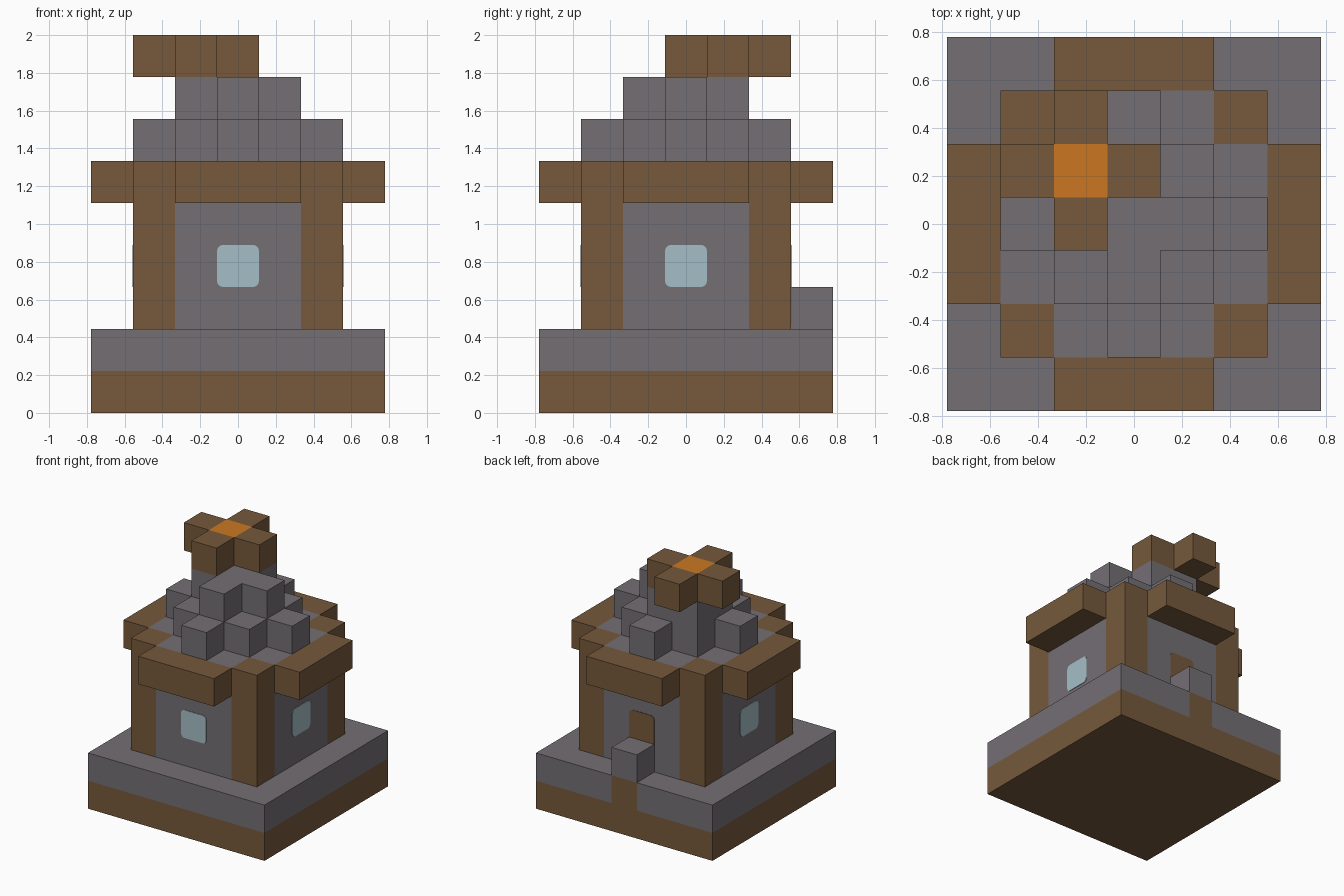
import bpy
import bmesh
from math import pi
from mathutils import Matrix, Vector

U = 2 / 9  # side of one building block

cube = bpy.data.objects.get("Cube")
if cube:
    bpy.data.objects.remove(cube, do_unlink=True)


def material(name, srgb):
    col = [(c / 255 / 12.92) if c < 11 else ((c / 255 + 0.055) / 1.055) ** 2.4 for c in srgb]
    mat = bpy.data.materials.new(name)
    mat.use_nodes = True
    mat.diffuse_color = (*col, 1)
    mat.node_tree.nodes["Principled BSDF"].inputs["Base Color"].default_value = (*col, 1)
    return mat


WOOD = material("brown wood", (118, 89, 60))
STONE = material("grey stone", (116, 111, 116))
GLASS = material("pale blue glass", (165, 190, 198))
EMBER = material("orange ember", (203, 119, 34))


def finish(name, bm, mat):
    bmesh.ops.recalc_face_normals(bm, faces=bm.faces)
    mesh = bpy.data.meshes.new(name)
    bm.to_mesh(mesh)
    bm.free()
    mesh.materials.append(mat)
    obj = bpy.data.objects.new(name, mesh)
    bpy.context.collection.objects.link(obj)


def blocks(name, cells, mat):
    """Join unit blocks into one clean shell without inner faces."""
    cells = set(cells)
    bm = bmesh.new()
    for cell in cells:
        centre = Vector(cell) + Vector((0, 0, 0.5))
        for axis in range(3):
            for sign in (-1, 1):
                n, a, b = Vector(), Vector(), Vector()
                n[axis] = sign
                a[(axis + 1) % 3] = 0.5
                b[(axis + 2) % 3] = 0.5 * sign
                if tuple(int(v) for v in Vector(cell) + n) in cells:
                    continue
                mid = centre + n / 2
                ring = (mid - a - b, mid + a - b, mid + a + b, mid - a + b)
                bm.faces.new([bm.verts.new(p * U) for p in ring])
    bmesh.ops.remove_doubles(bm, verts=bm.verts, dist=0.001)
    bmesh.ops.dissolve_limit(bm, angle_limit=0.01, verts=bm.verts, edges=bm.edges)
    finish(name, bm, mat)


def plate(name, angle, low, high, mat):
    """Thin rounded panel on a wall, turned about the z axis."""
    bm = bmesh.new()
    bmesh.ops.create_cube(bm, size=1)
    bmesh.ops.scale(bm, vec=(U, 0.008, (high - low) * U), verts=bm.verts)
    along = [e for e in bm.edges if abs(e.verts[0].co.y - e.verts[1].co.y) > 0.001]
    bmesh.ops.bevel(bm, geom=along, offset=0.03, segments=3, profile=0.5, affect='EDGES')
    bmesh.ops.translate(bm, vec=(0, -2.5 * U, (low + high) / 2 * U), verts=bm.verts)
    bmesh.ops.rotate(bm, cent=(0, 0, 0), matrix=Matrix.Rotation(angle, 3, 'Z'), verts=bm.verts)
    finish(name, bm, mat)


def square(r, *levels):
    return {(x, y, z) for x in range(-r, r + 1) for y in range(-r, r + 1) for z in levels}


def diamond(r, z):
    return {c for c in square(r, z) if abs(c[0]) + abs(c[1]) <= r}


# Foundation and paving, with a wooden block below the back step
sill = {(0, 3, 1)}
blocks("foundation", square(3, 0), WOOD)
blocks("paving", square(3, 1) - sill, STONE)
blocks("door_sill", sill, WOOD)
blocks("back_step", {(0, 3, 2)}, STONE)

# House body and corner posts
house = square(2, 2, 3, 4, 5)
posts = {c for c in house if abs(c[0]) == abs(c[1]) == 2}
blocks("house_walls", house - posts, STONE)
for side, x in (("right", -2), ("left", 2)):
    for end, y in (("front", -2), ("back", 2)):
        blocks(f"{end}_{side}_post", {c for c in posts if c[:2] == (x, y)}, WOOD)

# Eaves on all four sides
for name, dx, dy in (("front", 0, -3), ("back", 0, 3), ("left", 3, 0), ("right", -3, 0)):
    blocks(f"{name}_eave", {(dx or i, dy or i, 5) for i in (-1, 0, 1)}, WOOD)

# Stepped roof
blocks("lower_roof", diamond(2, 6), STONE)
blocks("upper_roof", diamond(1, 7), STONE)

# Chimney with a cross-shaped wooden rim around the ember
blocks("chimney_stack", {(-1, 1, 7)}, STONE)
blocks("chimney_ember", {(-1, 1, 8)}, EMBER)
for i, (dx, dy) in enumerate(((1, 0), (0, 1), (-1, 0), (0, -1))):
    blocks(f"chimney_rim_{i + 1}", {(dx - 1, dy + 1, 8)}, WOOD)

# Windows and back door
for name, angle in (("front", 0), ("left", pi / 2), ("right", -pi / 2)):
    plate(f"{name}_window", angle, 3, 4, GLASS)
plate("back_door", pi, 2, 4, WOOD)
